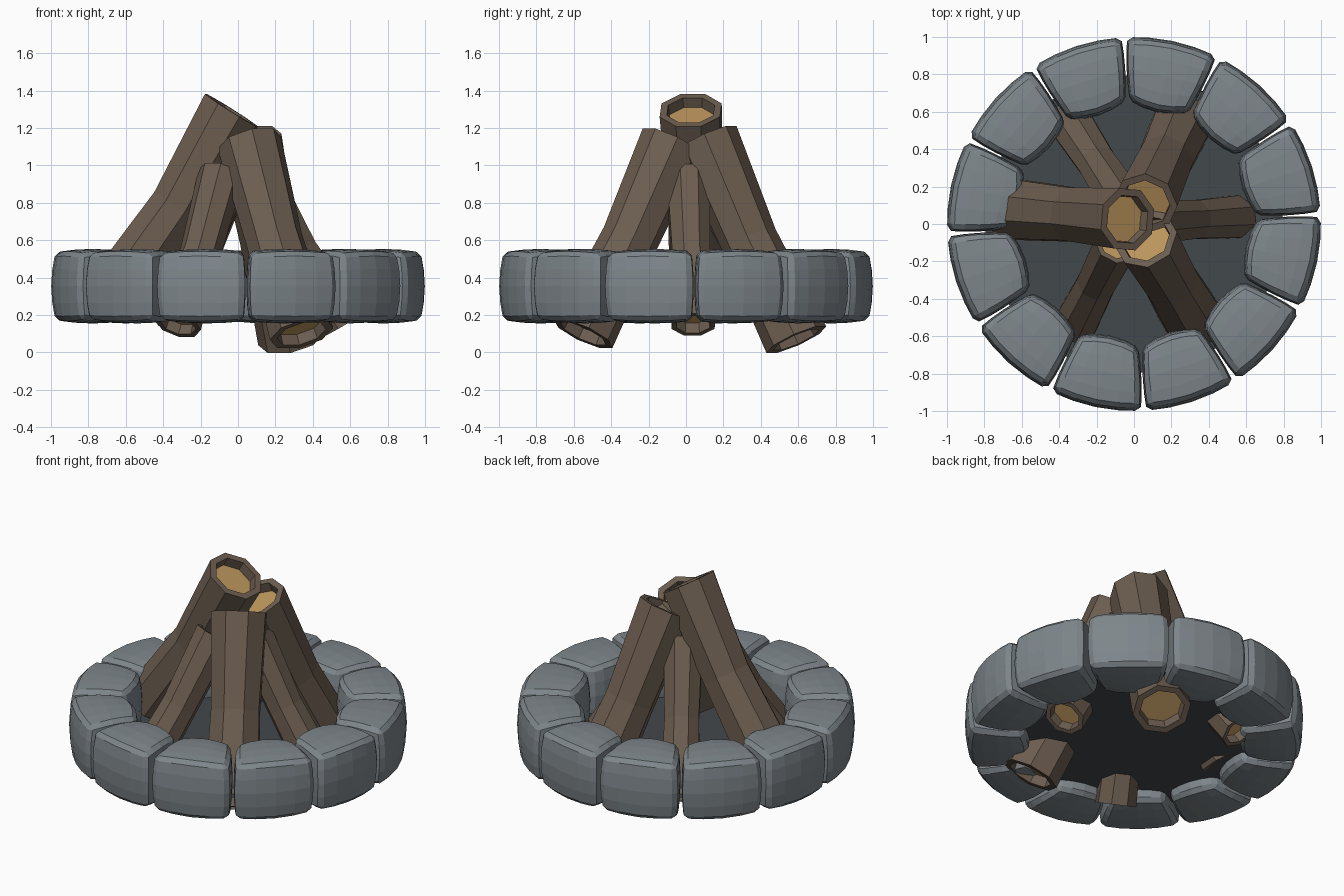
import bpy, bmesh, math
from mathutils import Vector

if "Cube" in bpy.data.objects:
    bpy.data.objects.remove(bpy.data.objects["Cube"])


def material(name, color):
    m = bpy.data.materials.new(name)
    m.diffuse_color = (*color, 1)
    m.use_nodes = True
    m.node_tree.nodes["Principled BSDF"].inputs["Base Color"].default_value = m.diffuse_color
    return m


BARK = material("bark", (0.15, 0.11, 0.08))
WOOD = material("cut_wood", (0.50, 0.30, 0.11))
STONE = material("stone", (0.21, 0.24, 0.26))
ASH = material("ash", (0.055, 0.065, 0.07))


def add_object(name, bm, *mats):
    me = bpy.data.meshes.new(name)
    bm.to_mesh(me)
    bm.free()
    for m in mats:
        me.materials.append(m)
    ob = bpy.data.objects.new(name, me)
    bpy.context.collection.objects.link(ob)
    return ob


# Stone: bulged, wedge-shaped block with chamfered edges, pointing along +x
bm = bmesh.new()
bmesh.ops.create_cube(bm, size=2)
bmesh.ops.subdivide_edges(bm, edges=bm.edges[:], cuts=3, use_grid_fill=True)
bm.normal_update()
sharp = [e for e in bm.edges if e.calc_face_angle(0) > 0.7]
bmesh.ops.bevel(bm, geom=sharp, offset=0.12, segments=1, profile=0.5, affect='EDGES')
for vert in bm.verts:
    u, v, w = vert.co
    ub = u * (1 - 0.16 * v * v - 0.10 * w * w)
    vb = v * (1 - 0.05 * u * u - 0.06 * w * w)
    wb = w * (1 - 0.08 * u * u - 0.06 * v * v)
    vert.co = (0.805 + 0.195 * ub, vb * (0.212 + 0.043 * u), 0.354 + 0.199 * wb)
first = add_object("stone_1", bm, STONE)

# Ring of twelve stones
for i in range(12):
    ob = first
    if i:
        ob = bpy.data.objects.new(f"stone_{i + 1}", first.data)
        bpy.context.collection.objects.link(ob)
    ob.rotation_euler.z = math.radians(18 + 30 * i)

# Ash bed
bm = bmesh.new()
bmesh.ops.create_circle(bm, cap_ends=True, segments=24, radius=0.8)
bmesh.ops.translate(bm, verts=bm.verts[:], vec=(0, 0, 0.24))
add_object("ash_bed", bm, ASH)


def log(name, foot, top, radius, sag=0.015, waist=0.88, sides=8):
    """Slightly bent octagonal log with recessed cut ends."""
    foot, top = Vector(foot), Vector(top)
    axis = (top - foot).normalized()
    side = axis.cross(Vector((0, 0, 1))).normalized()
    up = side.cross(axis)
    mid = foot.lerp(top, 0.5) - up * sag
    dip = axis * 0.06
    # (centre, radius) from the lower recess, along the bark, to the upper recess
    stations = [(foot + dip, 0.74), (foot, 0.77), (foot, 1.0), (mid, waist),
                (top, 1.0), (top, 0.77), (top - dip, 0.74)]
    bm = bmesh.new()
    rings = []
    for c, k in stations:
        ring = []
        for j in range(sides):
            a = 2 * math.pi * (j + 0.5) / sides
            ring.append(bm.verts.new(c + radius * k * (math.cos(a) * side + math.sin(a) * up)))
        rings.append(ring)
    for a, b in zip(rings, rings[1:]):
        for j in range(sides):
            n = (j + 1) % sides
            bm.faces.new((a[j], a[n], b[n], b[j]))
    for ring in (rings[0], rings[-1]):
        bm.faces.new(ring).material_index = 1
    bmesh.ops.recalc_face_normals(bm, faces=bm.faces[:])
    add_object(name, bm, BARK, WOOD)


# Three thick logs
log("log_left", (-0.66, 0.08, 0.30), (-0.035, 0.025, 1.295), 0.175, sag=0.03)
log("log_front_right", (0.34, -0.55, 0.10), (0.06, -0.075, 1.12), 0.175)
log("log_back_right", (0.28, 0.59, 0.068), (0.06, 0.11, 1.14), 0.175)
# Three thin logs
log("log_right", (0.57, 0.04, 0.15), (0.10, 0.01, 0.95), 0.125)
log("log_back_left", (-0.35, 0.56, 0.17), (-0.05, 0.10, 0.95), 0.125)
log("log_front_left", (-0.32, -0.55, 0.145), (-0.09, -0.10, 0.95), 0.125)
